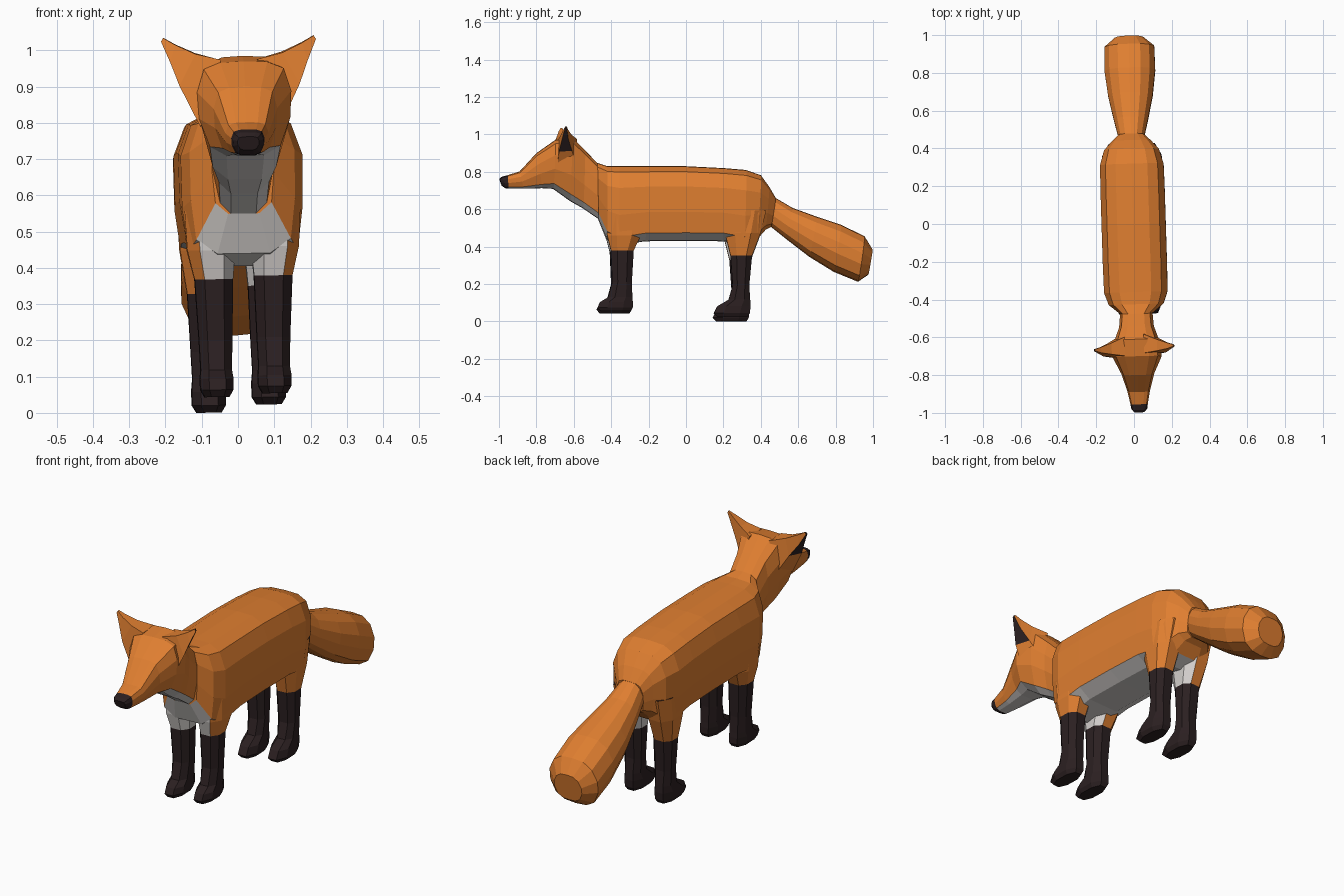
import bpy, bmesh, math
from mathutils import Matrix, Vector


def material(name, rgb):
    m = bpy.data.materials.new(name)
    m.diffuse_color = (*rgb, 1)
    return m


ORANGE, WHITE, DARK = 0, 1, 2
MATS = [material("orange fur", (0.74, 0.21, 0.03)),
        material("pale fur", (0.65, 0.62, 0.60)),
        material("dark brown", (0.024, 0.014, 0.015))]

# slight turn and lean of the whole animal
POSE = (Matrix.Rotation(math.radians(1.8), 4, 'Z') @ Matrix.Translation((0, 0, 0.6))
        @ Matrix.Rotation(math.radians(-1.0), 4, 'Y') @ Matrix.Translation((0, 0, -0.6)))


def loft(name, rings, paint):
    """Skin a list of closed rings; paint(segment, side, face) gives the colour."""
    bm = bmesh.new()
    vs = [[bm.verts.new(POSE @ Vector(p)) for p in r] for r in rings]
    n = len(rings[0])
    for i in range(len(vs) - 1):
        for j in range(n):
            k = (j + 1) % n
            bm.faces.new((vs[i][j], vs[i][k], vs[i + 1][k], vs[i + 1][j]))
    bm.faces.new(vs[0][::-1])
    bm.faces.new(vs[-1])
    bmesh.ops.recalc_face_normals(bm, faces=bm.faces[:])
    bm.normal_update()
    for idx, f in enumerate(bm.faces):
        f.material_index = paint(min(idx // n, len(rings) - 2), idx % n, f)
    me = bpy.data.meshes.new(name)
    bm.to_mesh(me)
    bm.free()
    for m in MATS:
        me.materials.append(m)
    ob = bpy.data.objects.new(name, me)
    bpy.context.collection.objects.link(ob)
    return ob


# half cross-sections: (share of half width, share of height), top to bottom
TRUNK = [(0, 1), (0.5, 0.99), (0.82, 0.92), (1, 0.72), (0.99, 0.38), (0.9, 0.1), (0.5, 0.0), (0, 0)]
SKULL = [(0, 1), (0.5, 0.99), (0.85, 0.92), (1, 0.68), (0.97, 0.4), (0.75, 0.1), (0.4, 0.0), (0, 0)]
BRUSH = [(0, 1), (0.45, 0.98), (0.8, 0.85), (1, 0.62), (1, 0.38), (0.8, 0.13), (0.45, 0.02), (0, 0)]


def ring(shape, yt, zt, yb, zb, w):
    full = shape + [(-a, t) for a, t in shape[-2:0:-1]]
    return [(a * w, yb + (yt - yb) * t, zb + (zt - zb) * t) for a, t in full]


def pale_under(seg, side, f):
    return WHITE if side in (5, 6, 7, 8) else ORANGE


def all_dark(seg, side, f):
    return DARK


# nose
muzzle = (-0.955, 0.782, -0.95, 0.71, 0.046)
loft("nose", [ring(SKULL, *r) for r in [
    (-0.998, 0.762, -0.985, 0.725, 0.03), (-0.985, 0.774, -0.965, 0.712, 0.042), muzzle]], all_dark)

# head and neck
throat = (-0.475, 0.848, -0.47, 0.55, 0.086)
loft("head", [ring(SKULL, *r) for r in [
    muzzle, (-0.89, 0.802, -0.87, 0.71, 0.06), (-0.80, 0.90, -0.77, 0.713, 0.088),
    (-0.70, 0.97, -0.71, 0.71, 0.13), (-0.61, 0.985, -0.62, 0.645, 0.117),
    (-0.54, 0.915, -0.55, 0.605, 0.092), throat]], pale_under)

# trunk
rump = (0.48, 0.66, 0.455, 0.505, 0.07)


def trunk_paint(seg, side, f):
    return ORANGE if f.calc_center_median().y > 0.36 else pale_under(seg, side, f)


loft("body", [ring(TRUNK, *r) for r in [
    throat, (-0.425, 0.832, -0.425, 0.44, 0.145), (-0.36, 0.83, -0.36, 0.405, 0.168),
    (-0.20, 0.83, -0.22, 0.43, 0.17), (0.0, 0.83, 0.0, 0.432, 0.17),
    (0.20, 0.82, 0.20, 0.43, 0.17), (0.32, 0.81, 0.31, 0.41, 0.168),
    (0.40, 0.782, 0.38, 0.44, 0.145), (0.445, 0.72, 0.425, 0.49, 0.105), rump]], trunk_paint)

# tail
loft("tail", [ring(BRUSH, *r) for r in [
    rump, (0.57, 0.607, 0.53, 0.445, 0.09), (0.70, 0.56, 0.66, 0.345, 0.118),
    (0.83, 0.517, 0.79, 0.265, 0.134), (0.955, 0.455, 0.92, 0.212, 0.132),
    (0.998, 0.385, 0.975, 0.25, 0.075)]], lambda s, j, f: ORANGE)

# ears: rings run front top, front low, back low, back top
for side, s in (("left", -1), ("right", 1)):
    rings = [[(0.05, -0.69, 0.975), (0.11, -0.70, 0.79), (0.09, -0.59, 0.82), (0.05, -0.59, 0.975)],
             [(0.12, -0.68, 0.992), (0.166, -0.69, 0.905), (0.14, -0.62, 0.91), (0.12, -0.62, 0.995)],
             [(0.175, -0.67, 1.018), (0.19, -0.675, 0.97), (0.18, -0.64, 0.97), (0.175, -0.64, 1.02)],
             [(0.208, -0.658, 1.038), (0.214, -0.66, 1.028), (0.212, -0.65, 1.028), (0.208, -0.65, 1.039)]]
    rings = [[(s * x - 0.012, y + s * 0.006, z) for x, y, z in r] for r in rings]
    # dark tip on the outer side and back
    loft(side + "_ear", rings,
         lambda g, j, f: DARK if g >= 1 and j == 1 and len(f.verts) == 4 else ORANGE)


# legs: levels give z, front y, back y, centre x, half width
OCT = [(1, 0.45), (0.5, 1), (-0.5, 1), (-1, 0.45), (-1, -0.45), (-0.5, -1), (0.5, -1), (1, -0.45)]
FRONT = [(0.56, -0.43, -0.24, 0.09, 0.07), (0.45, -0.425, -0.245, 0.088, 0.066),
         (0.37, -0.405, -0.283, 0.082, 0.053), (0.20, -0.398, -0.293, 0.08, 0.046),
         (0.12, -0.42, -0.29, 0.08, 0.043), (0.095, -0.462, -0.288, 0.08, 0.046),
         (0.065, -0.476, -0.288, 0.08, 0.045), (0.045, -0.46, -0.30, 0.08, 0.034)]
HIND = [(0.57, 0.20, 0.425, 0.088, 0.07), (0.45, 0.205, 0.395, 0.088, 0.066),
        (0.33, 0.235, 0.35, 0.084, 0.052), (0.17, 0.246, 0.335, 0.083, 0.046),
        (0.095, 0.225, 0.34, 0.083, 0.043), (0.06, 0.165, 0.342, 0.083, 0.047),
        (0.022, 0.145, 0.338, 0.083, 0.046), (0.002, 0.165, 0.325, 0.083, 0.034)]

for pos, levels in (("front", FRONT), ("hind", HIND)):
    for side, s in (("left", -1), ("right", 1)):
        lift = 0.02 if s > 0 and pos == "hind" else 0.008 if s > 0 else 0
        rings = [[(s * cx + a * hw, (y0 + y1) / 2 + b * (y1 - y0) / 2, z + lift) for a, b in OCT]
                 for z, y0, y1, cx, hw in levels]

        def leg_paint(g, j, f):
            if g >= 2:
                return DARK          # stocking
            if f.normal.x * s < -0.5 or (pos == "front" and f.normal.y < -0.7):
                return WHITE         # inner thigh and chest side
            return ORANGE
        loft(f"{side}_{pos}_leg", rings, leg_paint)

# settle on the ground
low = min(v.co.z for o in bpy.data.objects for v in o.data.vertices)
for o in bpy.data.objects:
    o.data.transform(Matrix.Translation((0, 0, -low)))
